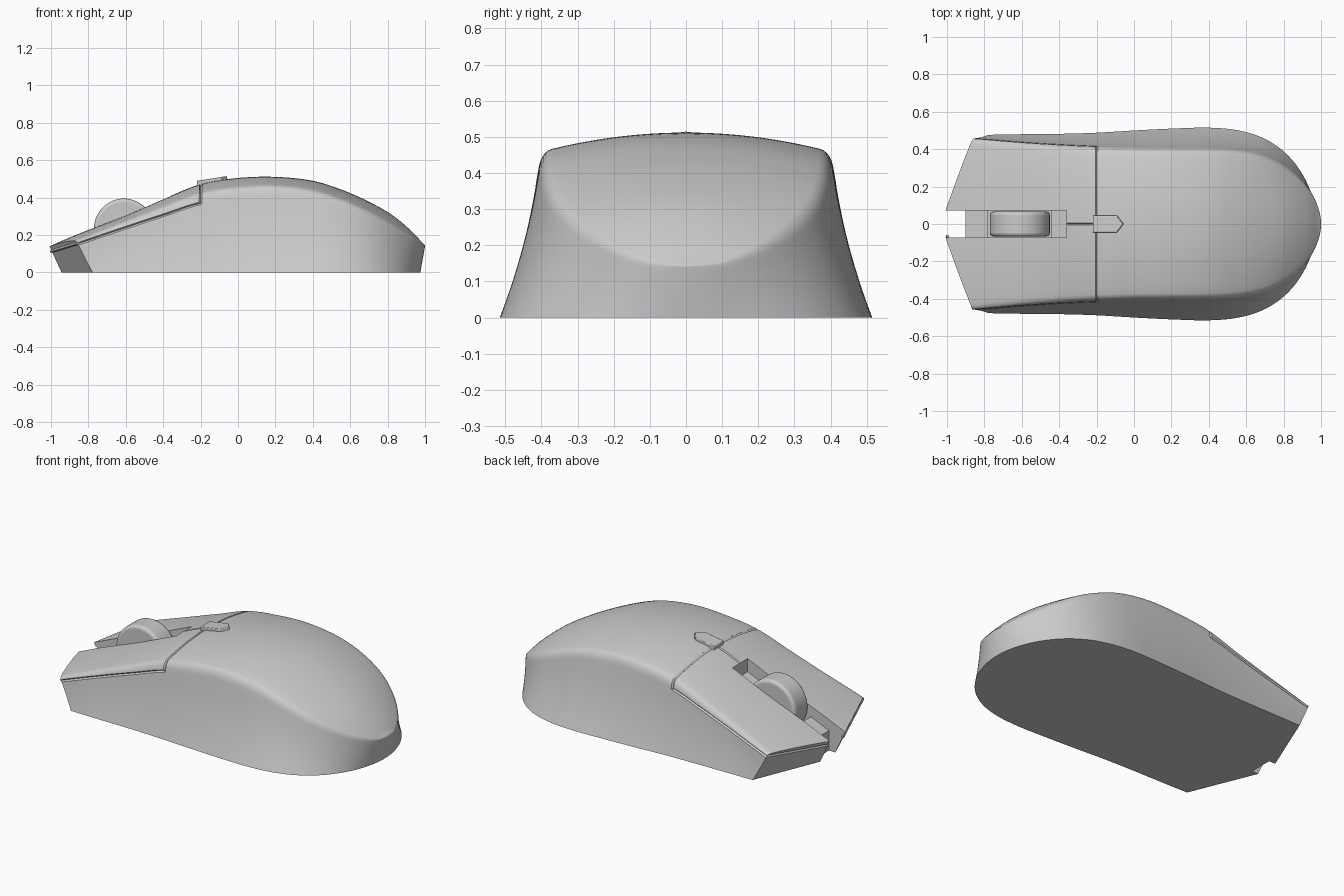
import bpy, bmesh, math
from mathutils import Vector

if "Cube" in bpy.data.objects:
    bpy.data.objects.remove(bpy.data.objects["Cube"])

# Rails along the body: base x, base y, shoulder x, shoulder y, shoulder z, crown z
KEYS = [
    (-1.10, .470, -1.10, .475, .075, .100), (-.86, .475, -.86, .457, .172, .204),
    (-.60, .480, -.60, .434, .272, .305), (-.40, .482, -.40, .420, .347, .392),
    (-.20, .488, -.20, .410, .420, .472), (0, .500, 0, .404, .450, .505),
    (.20, .510, .20, .402, .458, .511), (.40, .515, .40, .400, .432, .490),
    (.56, .500, .56, .390, .382, .440), (.70, .455, .70, .360, .320, .378),
    (.82, .370, .82, .298, .254, .310), (.91, .250, .92, .207, .193, .228),
    (.96, .120, .98, .105, .152, .165), (.975, 0, 1.0, 0, .14, .14)]
LAST = len(KEYS) - 1
SEAM = 8          # index of the section point where the button seam runs


def rail(u):
    """Smooth interpolation of the rails at station u."""
    i = min(int(u), LAST - 1)
    t = u - i
    first = [2 * a - b for a, b in zip(KEYS[0], KEYS[1])]
    k = KEYS[-2]
    end = (k[0], -k[1], k[2], -k[3], k[4] - .03, k[5] - .05)
    pts = [first] + list(KEYS) + [end]
    return [.5 * (2 * b + (c - a) * t + (2 * a - 5 * b + 4 * c - d) * t * t
                  + (3 * b - a - 3 * c + d) * t ** 3)
            for a, b, c, d in zip(*pts[i:i + 4])]


def half_section(u):
    """Points from the base edge up over the shoulder to the crown."""
    xb, yb, xs, ys, zs, zc = rail(u)

    def side(w):
        y = yb + (ys - yb) * w - .12 * (yb - ys) * 4 * w * (1 - w)
        return Vector((xb + (xs - xb) * w, y, zs * w))

    def top(v):
        return Vector((xs, ys * v, zs + (zc - zs) * (1 - v * v)))
    pts = [side(.88 * i / SEAM) for i in range(SEAM + 1)]
    a, s, b = side(.88), Vector((xs, ys, zs)), top(.92)
    for i in range(1, 6):
        t = i / 6
        pts.append(a * (1 - t) ** 2 + s * 2 * t * (1 - t) + b * t * t)
    return pts + [top(.92 * (1 - i / 10)) for i in range(11)]


def flip(p):
    return Vector((p.x, -p.y, p.z))


def full_section(u):
    h = half_section(u)
    return h + [flip(p) for p in h[-2::-1]]


def finish(bm, name, helper=False):
    bmesh.ops.recalc_face_normals(bm, faces=bm.faces)
    me = bpy.data.meshes.new(name)
    bm.to_mesh(me)
    bm.free()
    ob = bpy.data.objects.new(name, me)
    bpy.context.collection.objects.link(ob)
    ob.hide_render = helper
    return ob


def loft(rings):
    bm = bmesh.new()
    vs = [[bm.verts.new(p) for p in r] for r in rings]
    n = len(vs[0])
    for a, b in zip(vs, vs[1:]):
        for j in range(n):
            bm.faces.new((a[j], a[(j + 1) % n], b[(j + 1) % n], b[j]))
    bm.faces.new(vs[0])
    bm.faces.new(vs[-1])
    return bm


def groove(path, ref, name, r=.008):
    """Diamond-section cutter swept along a path."""
    rings = []
    for i, p in enumerate(path):
        t = (path[min(i + 1, len(path) - 1)] - path[max(i - 1, 0)]).normalized()
        n = (ref - t * ref.dot(t)).normalized()
        b = t.cross(n)
        rings.append([p + n * r, p + b * r, p - n * r, p - b * r])
    return finish(loft(rings), name, True)


def prism(profile, lo, hi, axis, name, helper=False):
    """Extrude a 2D profile along y (profile xz) or z (profile xy)."""
    def at(p, h):
        return Vector((p[0], h, p[1])) if axis == 'y' else Vector((p[0], p[1], h))
    return finish(loft([[at(p, h) for p in profile] for h in (lo, hi)]), name, helper)


def smooth(ob, angle=30):
    bpy.ops.object.select_all(action='DESELECT')
    ob.select_set(True)
    bpy.context.view_layer.objects.active = ob
    bpy.ops.object.shade_smooth_by_angle(angle=math.radians(angle))


# Body shell
N = 91
bm = bmesh.new()
rows = [[bm.verts.new(p) for p in full_section(LAST * i / N)] for i in range(N + 1)]
n = len(rows[0])
for a, b in zip(rows, rows[1:]):
    for j in range(n):
        bm.faces.new((a[j], a[(j + 1) % n], b[(j + 1) % n], b[j]))
bm.faces.new(rows[0])
bmesh.ops.remove_doubles(bm, verts=bm.verts, dist=.0003)
bmesh.ops.recalc_face_normals(bm, faces=bm.faces)

# Slanted V-shaped nose
p1, p2, p3 = Vector((-.86, .46, .165)), Vector((-1, .08, .13)), Vector((-.78, .47, 0))
nose_n = (p2 - p1).cross(p3 - p1).normalized()
if nose_n.x > 0:
    nose_n.negate()
for f in (lambda p: p, flip):
    res = bmesh.ops.bisect_plane(bm, geom=bm.verts[:] + bm.edges[:] + bm.faces[:],
                                 plane_co=f(p2), plane_no=f(nose_n), clear_outer=True)
    bmesh.ops.holes_fill(bm, edges=[e for e in bm.edges if e.is_boundary], sides=0)
body = finish(bm, "body_shell")

# Cutters: wheel slot with well, and the button seams
cutters = [prism([(-1.2, -.1), (-.9, -.1), (-.9, .12), (-.78, .172), (-.78, .05),
                  (-.44, .05), (-.44, .297), (-.36, .33), (-.36, .7), (-1.2, .7)],
                 -.072, .072, 'y', "slot_cutter", True)]
arch = full_section(4)[SEAM:]
arch = arch[:len(arch) - SEAM]
cutters.append(groove(arch, Vector((1, 0, 0)), "rear_seam_cutter"))
rail_pts = [half_section(.5 + 3.5 * i / 30)[SEAM] for i in range(31)]
a, b = Vector((-.868, .46, .15)), Vector((-1.0, .06, .112))
a, b = [p - nose_n * (p - p2).dot(nose_n) for p in (a, b)]
for f, tag in ((lambda p: p, "left"), (flip, "right")):
    cutters.append(groove([f(p) for p in rail_pts], Vector((0, 1, 0)), tag + "_seam_cutter"))
    cutters.append(groove([f(a), f(b)], f(nose_n), tag + "_nose_seam_cutter"))
mid = [half_section(3.1 + .9 * i / 8)[-1] for i in range(9)]
cutters.append(groove(mid, Vector((0, 1, 0)), "middle_seam_cutter", .006))
for c in cutters:
    m = body.modifiers.new(c.name, 'BOOLEAN')
    m.object, m.operation, m.solver = c, 'DIFFERENCE', 'EXACT'
    c.hide_set(True)
    c.display_type = 'WIRE'
bpy.context.view_layer.update()
cut_mesh = bpy.data.meshes.new_from_object(
    body.evaluated_get(bpy.context.evaluated_depsgraph_get()))
body.modifiers.clear()
body.data = cut_mesh
for c in cutters:
    bpy.data.objects.remove(c)
smooth(body)

# Scroll wheel
bpy.ops.mesh.primitive_cylinder_add(vertices=64, radius=.16, depth=.132,
                                    location=(-.61, 0, .235), rotation=(math.pi / 2, 0, 0))
wheel = bpy.context.object
wheel.name = "scroll_wheel"
bev = wheel.modifiers.new("rounding", 'BEVEL')
bev.width, bev.segments = .018, 4
smooth(wheel, 40)

# Raised pentagonal button on the crown
key = prism([(-.085, -.045), (.045, -.045), (.08, 0), (.045, .045), (-.085, .045)],
            -.03, .014, 'z', "crown_button")
key.location = (-.135, 0, .489)
key.rotation_euler = (0, -math.radians(9), 0)
bev = key.modifiers.new("edge", 'BEVEL')
bev.width, bev.segments = .004, 2
smooth(key)
